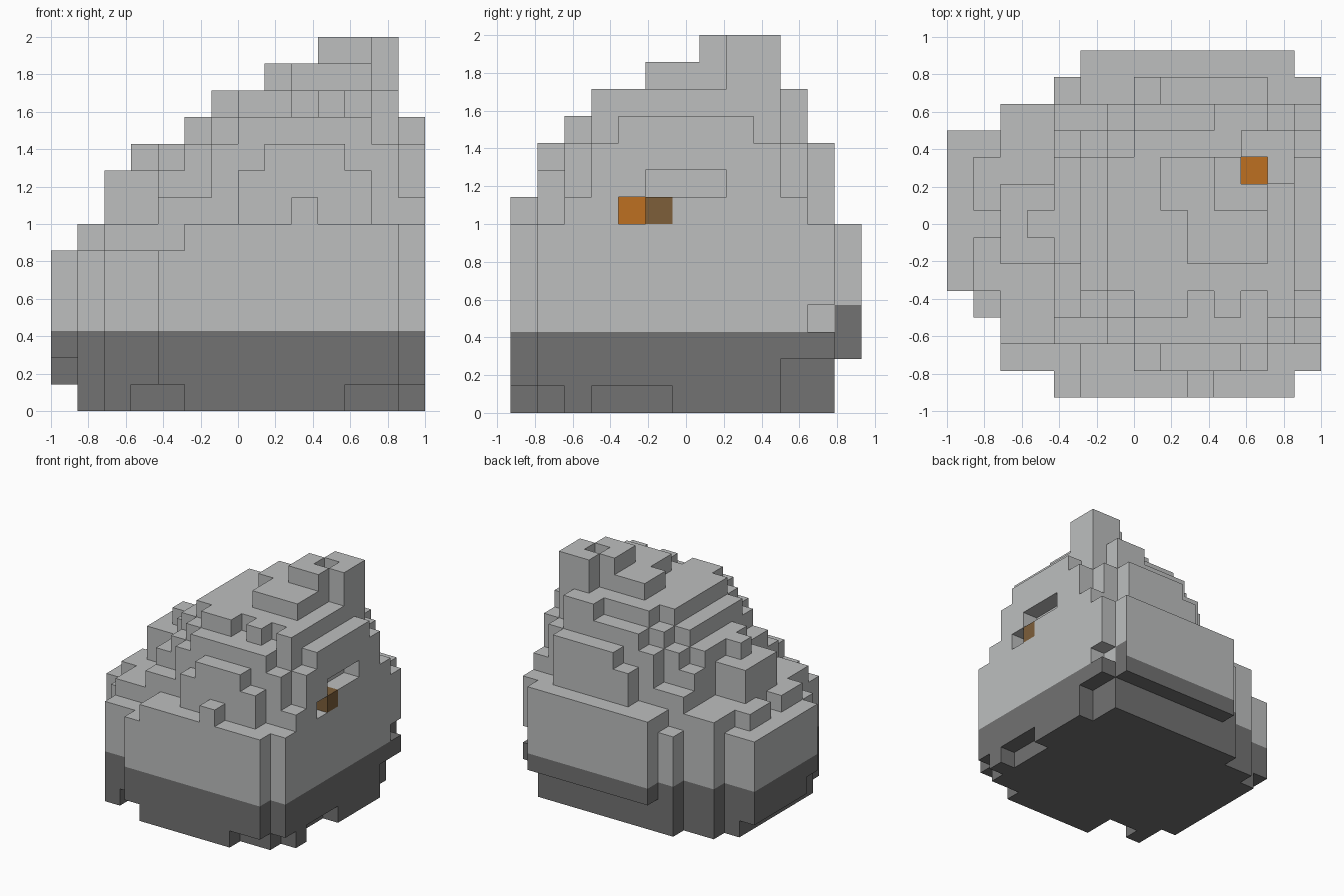
import bpy
import bmesh
from mathutils import Vector

default = bpy.data.objects.get("Cube")
if default:
    bpy.data.objects.remove(default, do_unlink=True)

UNIT = 1 / 7                        # edge length of one block
ORIGIN = Vector((-7, -6.5, 0))      # grid corner, in blocks


def make_material(name, color):
    mat = bpy.data.materials.new(name)
    mat.use_nodes = True
    mat.diffuse_color = (*color, 1)
    mat.node_tree.nodes["Principled BSDF"].inputs["Base Color"].default_value = (*color, 1)
    return mat


materials = {
    "light_stone": make_material("light stone", (.51, .52, .52)),
    "dark_stone": make_material("dark stone", (.17, .17, .17)),
    "orange_glow": make_material("orange glow", (.515, .162, .015)),
    "brown_wood": make_material("brown wood", (.205, .114, .042)),
}
cells = {}


def box(x_start, x_end, y_start, y_end, z_start, z_end):
    return [(x, y, z) for x in range(x_start, x_end)
            for y in range(y_start, y_end) for z in range(z_start, z_end)]


def tier(height, *footprints):
    """Stack blocks from the ground to the height over each footprint."""
    for footprint in footprints:
        for cell in box(*footprint, 0, height):
            cells[cell] = "dark_stone" if cell[2] < 3 else "light_stone"


def carve(*bounds):
    for cell in box(*bounds):
        cells.pop(cell, None)


# Wide lower wall and its ledge
tier(6, (0, 14, 4, 10), (1, 14, 3, 10), (2, 14, 1, 11), (4, 13, 0, 12))
tier(7, (5, 13, 0, 13), (5, 14, 1, 12), (2, 14, 2, 11),
     (1, 14, 4, 6), (1, 14, 7, 9))

# Stepped mound
tier(8, (4, 14, 2, 11), (9, 10, 0, 1))
tier(9, (7, 12, 1, 12), (4, 14, 3, 10), (2, 14, 5, 8))
tier(10, (6, 13, 2, 11), (8, 11, 1, 2), (8, 12, 11, 12),
     (5, 14, 3, 10), (4, 14, 5, 9), (3, 4, 6, 7))
tier(11, (5, 14, 4, 9), (6, 13, 3, 10), (7, 12, 2, 11))
tier(12, (6, 13, 4, 9), (7, 9, 3, 10), (9, 13, 4, 10),
     (10, 11, 3, 4), (12, 13, 3, 4), (10, 12, 10, 11))
tier(13, (8, 10, 7, 9), (9, 12, 5, 7), (10, 12, 7, 9))

# Chimney ring with its shaft
tier(14, (10, 12, 7, 8), (10, 11, 8, 9), (12, 13, 8, 10), (11, 12, 9, 10))
carve(11, 12, 8, 9, 8, 14)
cells[11, 8, 7] = "orange_glow"

# Window recess on the left side
carve(13, 14, 4, 5, 7, 8)
carve(13, 14, 5, 8, 8, 9)
cells[12, 4, 7] = "orange_glow"
cells[13, 5, 7] = "brown_wood"

# Worn edges around the foundation
carve(0, 1, 0, 13, 0, 1)
carve(0, 1, 4, 5, 1, 2)
carve(0, 14, 12, 13, 0, 2)
carve(3, 5, 0, 2, 0, 1)
carve(11, 13, 0, 1, 0, 1)
carve(13, 14, 0, 2, 0, 1)
carve(13, 14, 3, 6, 0, 1)
carve(13, 14, 10, 12, 0, 2)
carve(13, 14, 11, 12, 3, 4)


def build(name, kind):
    """Skin the outside of every block of one kind."""
    bm = bmesh.new()
    for cell in [c for c, k in cells.items() if k == kind]:
        base = Vector(cell)
        for axis in range(3):
            for side in (0, 1):
                step = [0, 0, 0]
                step[axis] = 2 * side - 1
                if tuple(c + s for c, s in zip(cell, step)) in cells:
                    continue
                u, v = Vector(), Vector()
                u[(axis + 1) % 3] = v[(axis + 2) % 3] = 1
                corner = base.copy()
                corner[axis] += side
                ring = [corner, corner + u, corner + u + v, corner + v]
                if not side:
                    ring.reverse()
                face = bm.faces.new([bm.verts.new((p + ORIGIN) * UNIT) for p in ring])
                # Dark end face of the rear wall
                if cell == (12, 12, 3) and axis == 0:
                    face.material_index = 1
    bmesh.ops.remove_doubles(bm, verts=bm.verts[:], dist=UNIT / 100)
    bmesh.ops.dissolve_limit(bm, angle_limit=.01, verts=bm.verts[:],
                             edges=bm.edges[:], delimit={"MATERIAL"})
    mesh = bpy.data.meshes.new(name)
    mesh.materials.append(materials[kind])
    if kind == "light_stone":
        mesh.materials.append(materials["dark_stone"])
    bm.to_mesh(mesh)
    bm.free()
    bpy.context.collection.objects.link(bpy.data.objects.new(name, mesh))


build("foundation", "dark_stone")
build("stepped_mound_and_chimney", "light_stone")
build("glowing_blocks", "orange_glow")
build("window_post", "brown_wood")
